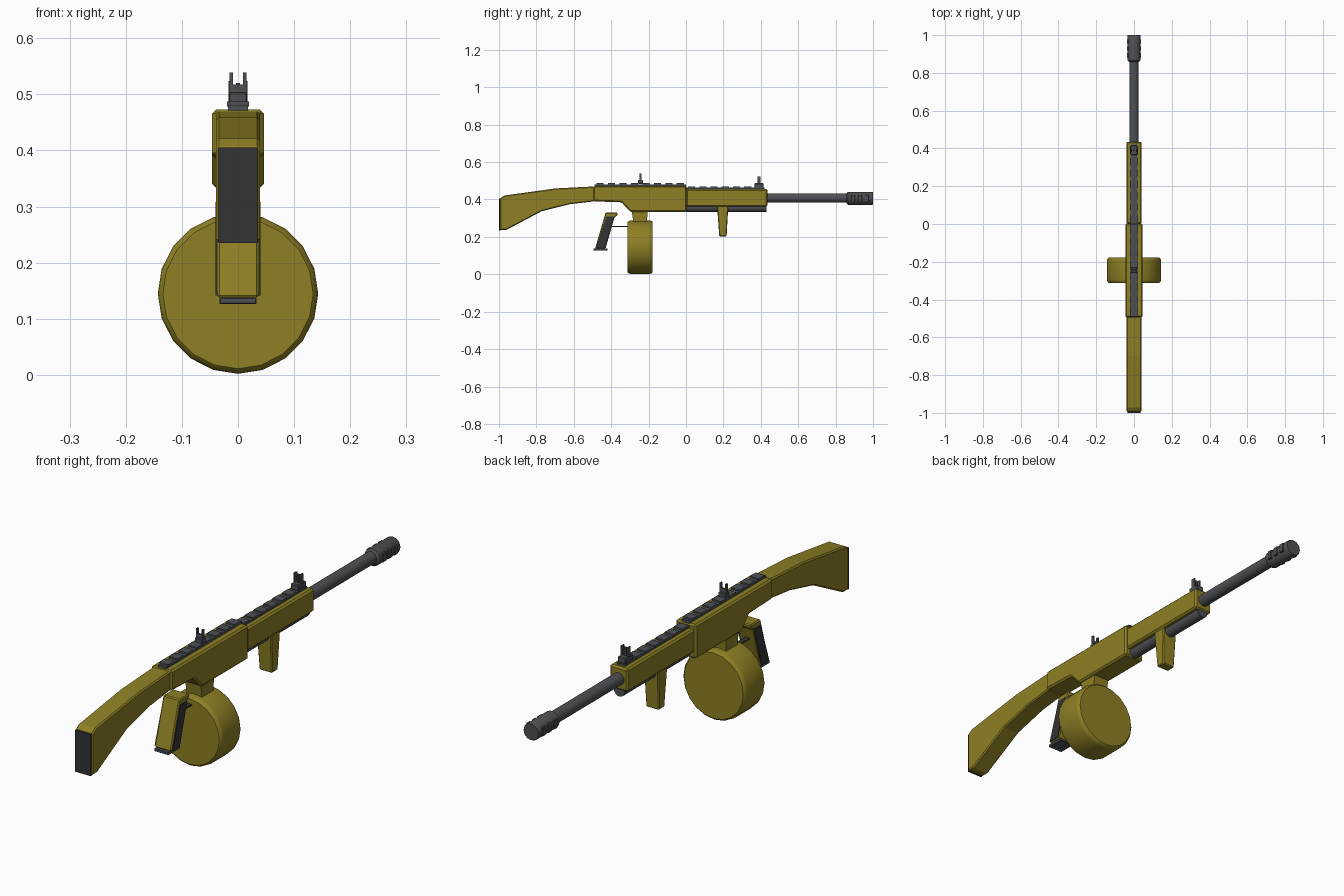
import bpy, bmesh, math

if "Cube" in bpy.data.objects:
    bpy.data.objects.remove(bpy.data.objects["Cube"])


def mat(name, col):
    m = bpy.data.materials.new(name)
    m.diffuse_color = (*col, 1)
    m.use_nodes = True
    m.node_tree.nodes["Principled BSDF"].inputs["Base Color"].default_value = m.diffuse_color
    return m


OLIVE = mat("olive", (0.27, 0.215, 0.018))
STEEL = mat("steel grey", (0.075, 0.08, 0.088))
DARK = mat("dark rubber", (0.034, 0.034, 0.035))


def finish(name, bm, material, bevel=0, smooth=False):
    bmesh.ops.recalc_face_normals(bm, faces=bm.faces)
    me = bpy.data.meshes.new(name)
    bm.to_mesh(me)
    bm.free()
    ob = bpy.data.objects.new(name, me)
    bpy.context.collection.objects.link(ob)
    me.materials.append(material)
    if bevel:
        b = ob.modifiers.new("bevel", 'BEVEL')
        b.width, b.segments, b.limit_method = bevel, 1, 'ANGLE'
        b.angle_limit = math.radians(40)
    if smooth:
        bpy.ops.object.select_all(action='DESELECT')
        ob.select_set(True)
        bpy.context.view_layer.objects.active = ob
        bpy.ops.object.shade_smooth_by_angle(angle=math.radians(35))
    return ob


def profile(name, pts, x0, x1, material, bevel=0):
    """Side outline (y, z) extruded across x."""
    bm = bmesh.new()
    a = [bm.verts.new((x0, y, z)) for y, z in pts]
    b = [bm.verts.new((x1, y, z)) for y, z in pts]
    bm.faces.new(a)
    bm.faces.new(b[::-1])
    for i in range(len(pts)):
        j = (i + 1) % len(pts)
        bm.faces.new((a[i], b[i], b[j], a[j]))
    return finish(name, bm, material, bevel)


def box(name, x0, x1, y0, y1, z0, z1, material, bevel=0):
    return profile(name, [(y0, z0), (y1, z0), (y1, z1), (y0, z1)], x0, x1, material, bevel)


def lathe(name, prof, z, sides, material, smooth=True):
    """(y, radius) profile revolved about a lengthwise axis at height z."""
    bm = bmesh.new()
    rings = []
    for y, r in prof:
        rings.append([bm.verts.new((r * math.sin(2 * math.pi * i / sides), y,
                                    z + r * math.cos(2 * math.pi * i / sides)))
                      for i in range(sides)])
    for a, b in zip(rings, rings[1:]):
        for i in range(sides):
            j = (i + 1) % sides
            bm.faces.new((a[i], a[j], b[j], b[i]))
    bm.faces.new(rings[0])
    bm.faces.new(rings[-1][::-1])
    return finish(name, bm, material, 0, smooth)


def tapered(name, bottom, top, material, bevel=0):
    """Block between two rectangles given as (half_x, y0, y1, z)."""
    bm = bmesh.new()
    loops = [[bm.verts.new(p) for p in ((-h, y0, z), (h, y0, z), (h, y1, z), (-h, y1, z))]
             for h, y0, y1, z in (bottom, top)]
    a, b = loops
    bm.faces.new(a[::-1])
    bm.faces.new(b)
    for i in range(4):
        j = (i + 1) % 4
        bm.faces.new((a[i], a[j], b[j], b[i]))
    return finish(name, bm, material, bevel)


# Stock and butt pad
profile("stock", [(-0.995, 0.236), (-0.963, 0.236), (-0.77, 0.338), (-0.62, 0.375), (-0.49, 0.39),
                  (-0.49, 0.47), (-0.70, 0.459), (-0.972, 0.421), (-0.995, 0.405)],
        -0.039, 0.039, OLIVE, 0.005)
box("butt_pad", -0.035, 0.035, -1.0, -0.993, 0.235, 0.405, DARK)

# Receiver and handguard
profile("receiver", [(-0.495, 0.39), (-0.345, 0.385), (-0.297, 0.333), (0.003, 0.333),
                     (0.003, 0.473), (-0.495, 0.473)], -0.046, 0.046, OLIVE, 0.007)
box("handguard", -0.041, 0.041, 0.0, 0.435, 0.362, 0.456, OLIVE, 0.007)
lathe("magazine_tube", [(0.0, 0.024), (0.43, 0.024)], 0.357, 20, STEEL)

# Top rails with cross ribs
for name, y0, y1, z in (("receiver_rail", -0.49, 0.0, 0.473), ("handguard_rail", 0.0, 0.42, 0.455)):
    box(name, -0.018, 0.018, y0, y1, z - 0.003, z + 0.008, STEEL)
    n = round((y1 - y0) / 0.06)
    step = (y1 - y0) / n
    for i in range(n):
        c = y0 + step * (i + 0.5)
        box(f"{name}_rib_{i}", -0.02, 0.02, c - 0.019, c + 0.019, z + 0.005, z + 0.014, STEEL)

# Barrel and vented muzzle brake
lathe("barrel", [(0.42, 0.025), (0.88, 0.025)], 0.408, 24, STEEL)
lathe("muzzle_brake", [(0.858, 0.026), (0.866, 0.035), (0.996, 0.035), (1.0, 0.033)], 0.406, 24, STEEL)
for s in (-1, 1):
    for i in range(3):
        y = 0.882 + 0.037 * i
        box(f"brake_vent_{s}_{i}", min(s * 0.025, s * 0.038), max(s * 0.025, s * 0.038),
            y, y + 0.022, 0.388, 0.425, STEEL, 0.002)

# Front sight
box("front_sight_base", -0.018, 0.018, 0.365, 0.415, 0.462, 0.487, STEEL, 0.003)
for s in (-1, 1):
    box(f"front_sight_ear_{s}", s * 0.014 - 0.003, s * 0.014 + 0.003, 0.381, 0.398, 0.48, 0.524, STEEL)
box("front_sight_post", -0.004, 0.004, 0.386, 0.394, 0.48, 0.52, STEEL)

# Rear sight
box("rear_sight_base", -0.016, 0.016, -0.257, -0.23, 0.484, 0.503, STEEL, 0.002)
for s in (-1, 1):
    box(f"rear_sight_ear_{s}", s * 0.012 - 0.003, s * 0.012 + 0.003, -0.249, -0.238, 0.495, 0.539, STEEL)
box("rear_sight_plate", -0.01, 0.01, -0.247, -0.24, 0.495, 0.518, STEEL)

# Drum magazine and its neck
lathe("drum", [(-0.312, 0.134), (-0.305, 0.141), (-0.295, 0.143), (-0.195, 0.143),
               (-0.185, 0.141), (-0.178, 0.134)], 0.145, 20, OLIVE)
tapered("drum_neck", (0.034, -0.28, -0.21, 0.27), (0.036, -0.29, -0.205, 0.336), OLIVE)

# Forward grip
tapered("forward_grip", (0.029, 0.178, 0.217, 0.203), (0.034, 0.166, 0.226, 0.366), OLIVE, 0.004)

# Pistol grip, side panels, base plate and guard strip
profile("pistol_grip", [(-0.486, 0.138), (-0.43, 0.138), (-0.383, 0.303), (-0.366, 0.316),
                        (-0.366, 0.33), (-0.43, 0.33)], -0.037, 0.037, OLIVE, 0.004)
for s in (-1, 1):
    profile(f"grip_panel_{s}", [(-0.481, 0.142), (-0.432, 0.142), (-0.384, 0.308), (-0.426, 0.308)],
            s * 0.036, s * 0.04, DARK)
box("grip_base", -0.033, 0.033, -0.495, -0.42, 0.126, 0.138, STEEL, 0.002)
box("guard_strip", -0.01, 0.01, -0.41, -0.305, 0.254, 0.259, DARK)
